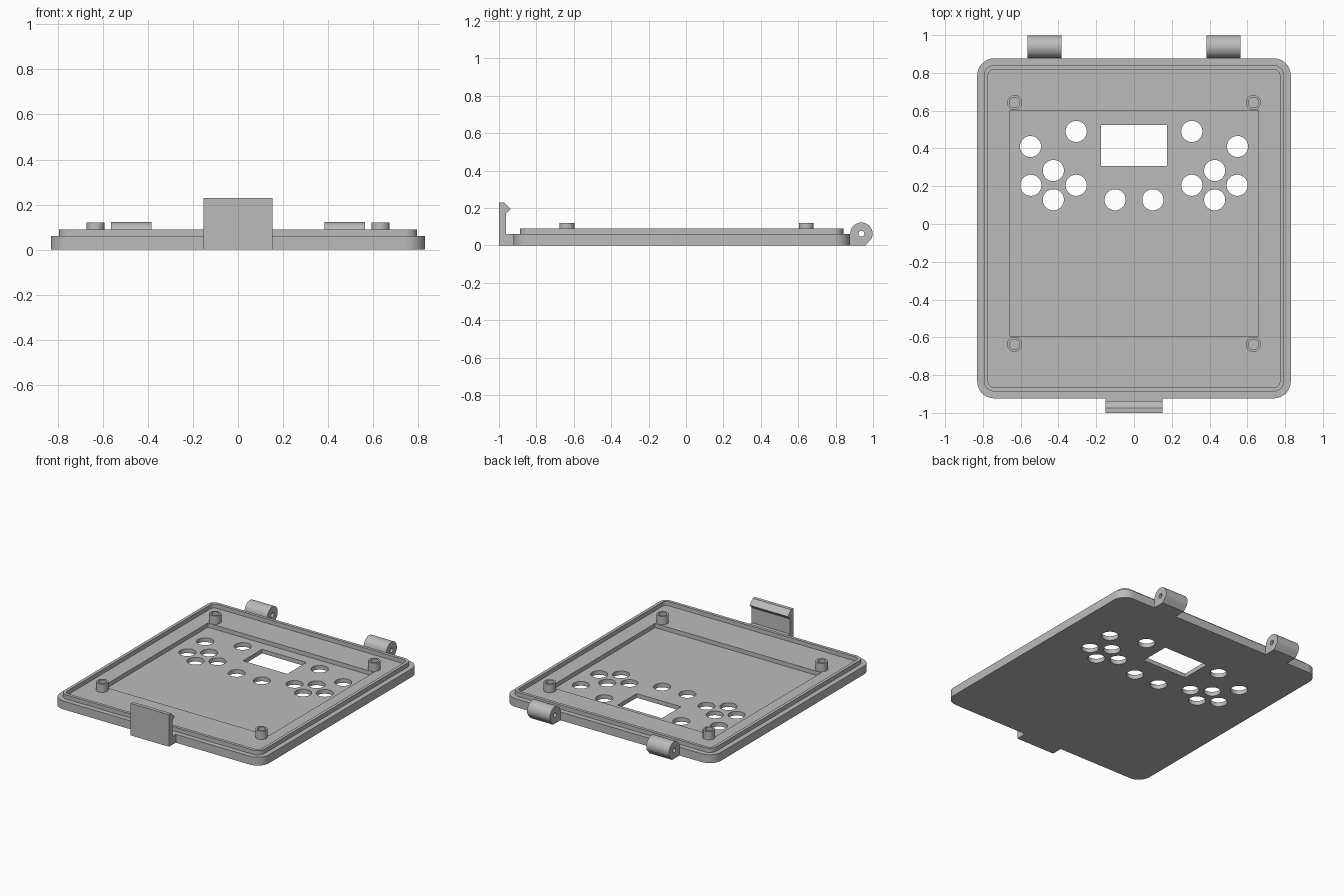
import bpy, bmesh
from math import cos, sin, pi, radians
from mathutils import Vector

cube = bpy.data.objects.get("Cube")
if cube:
    bpy.data.objects.remove(cube, do_unlink=True)

grey = bpy.data.materials.new("plain grey")
grey.use_nodes = True
colour = (0.5, 0.5, 0.5, 1)
grey.diffuse_color = colour
grey.node_tree.nodes["Principled BSDF"].inputs["Base Color"].default_value = colour


def prism(name, points, start, end, axis="z"):
    """Extrude a closed outline along z, or a (y, z) outline along x."""
    bm = bmesh.new()
    place = (lambda p: (p[0], p[1], start)) if axis == "z" else (lambda p: (start, p[0], p[1]))
    face = bm.faces.new([bm.verts.new(place(p)) for p in points])
    step = Vector((0, 0, end - start)) if axis == "z" else Vector((end - start, 0, 0))
    top = bmesh.ops.extrude_face_region(bm, geom=[face])
    verts = [v for v in top["geom"] if isinstance(v, bmesh.types.BMVert)]
    bmesh.ops.translate(bm, verts=verts, vec=step)
    bmesh.ops.recalc_face_normals(bm, faces=bm.faces)
    mesh = bpy.data.meshes.new(name)
    bm.to_mesh(mesh)
    bm.free()
    mesh.materials.append(grey)
    obj = bpy.data.objects.new(name, mesh)
    bpy.context.collection.objects.link(obj)
    return obj


def arc(x, y, r, a0, a1, n):
    return [(x + r * cos(radians(a0 + (a1 - a0) * i / n)),
             y + r * sin(radians(a0 + (a1 - a0) * i / n))) for i in range(n + 1)]


def circle(x, y, r, n=40):
    return arc(x, y, r, 0, 360, n)[:-1]


def rect(x0, x1, y0, y1):
    return [(x0, y0), (x1, y0), (x1, y1), (x0, y1)]


def rounded(inset):
    """Plate outline with round corners, moved inward by inset."""
    r, hx, hy, cy = 0.09 - inset, 0.74, 0.81, -0.023
    corners = [(hx, hy, 0), (-hx, hy, 90), (-hx, -hy, 180), (hx, -hy, 270)]
    return [p for x, y, a in corners for p in arc(x, cy + y, r, a, a + 90, 10)]


def boolean(obj, other, operation="DIFFERENCE"):
    mod = obj.modifiers.new("boolean", "BOOLEAN")
    mod.operation, mod.object, mod.solver = operation, other, "EXACT"
    bpy.context.view_layer.objects.active = obj
    bpy.ops.object.modifier_apply(modifier=mod.name)
    bpy.data.objects.remove(other, do_unlink=True)


def smooth(obj):
    bpy.ops.object.select_all(action="DESELECT")
    obj.select_set(True)
    bpy.context.view_layer.objects.active = obj
    bpy.ops.object.shade_smooth_by_angle(angle=radians(30))


FLOOR, POCKET = 0.06, 0.03

# Base plate with a shallow pocket
plate = prism("base_plate", rounded(0), 0, FLOOR)
boolean(plate, prism("pocket_cutter", rect(-0.66, 0.66, -0.592, 0.6), POCKET, 0.2))

# Screen window and button holes
boolean(plate, prism("window_cutter", rect(-0.176, 0.176, 0.308, 0.525), -0.1, 0.2))
buttons = [(0.548, 0.41), (0.306, 0.49), (0.427, 0.283), (0.546, 0.205),
           (0.306, 0.205), (0.427, 0.128), (0.1, 0.128)]
for x, y in buttons:
    for side in (-1, 1):
        boolean(plate, prism("hole_cutter", circle(side * x, y, 0.056), -0.1, 0.2))
smooth(plate)

# Raised lip around the edge
lip = prism("edge_lip", rounded(0.036), FLOOR, 0.09)
boolean(lip, prism("lip_cutter", rounded(0.058), 0, 0.2))
smooth(lip)

# Hollow screw posts
for x in (-0.632, 0.632):
    for y in (-0.637, 0.643):
        post = prism("screw_post", circle(x, y, 0.04, 32), FLOOR, 0.12)
        boolean(post, prism("post_cutter", circle(x, y, 0.027, 32), 0, 0.2))
        smooth(post)

# Hinge knuckles with a pin bore
knuckle = [(0.875, 0), (0.96, 0)] + arc(0.938, 0.062, 0.06, -25, 180, 28) + [(0.875, 0.06)]
for side in (-1, 1):
    hinge = prism("hinge_knuckle", knuckle, side * 0.383, side * 0.563, "x")
    boolean(hinge, prism("bore_cutter", circle(0.938, 0.062, 0.016, 24), -1, 1, "x"))
    smooth(hinge)

# Snap latch with a hooked tip
hook = [(-1, 0), (-0.923, 0), (-0.923, 0.06), (-0.962, 0.06), (-0.962, 0.168),
        (-0.938, 0.194), (-0.974, 0.23), (-1, 0.23)]
prism("snap_latch", hook, -0.152, 0.152, "x")
